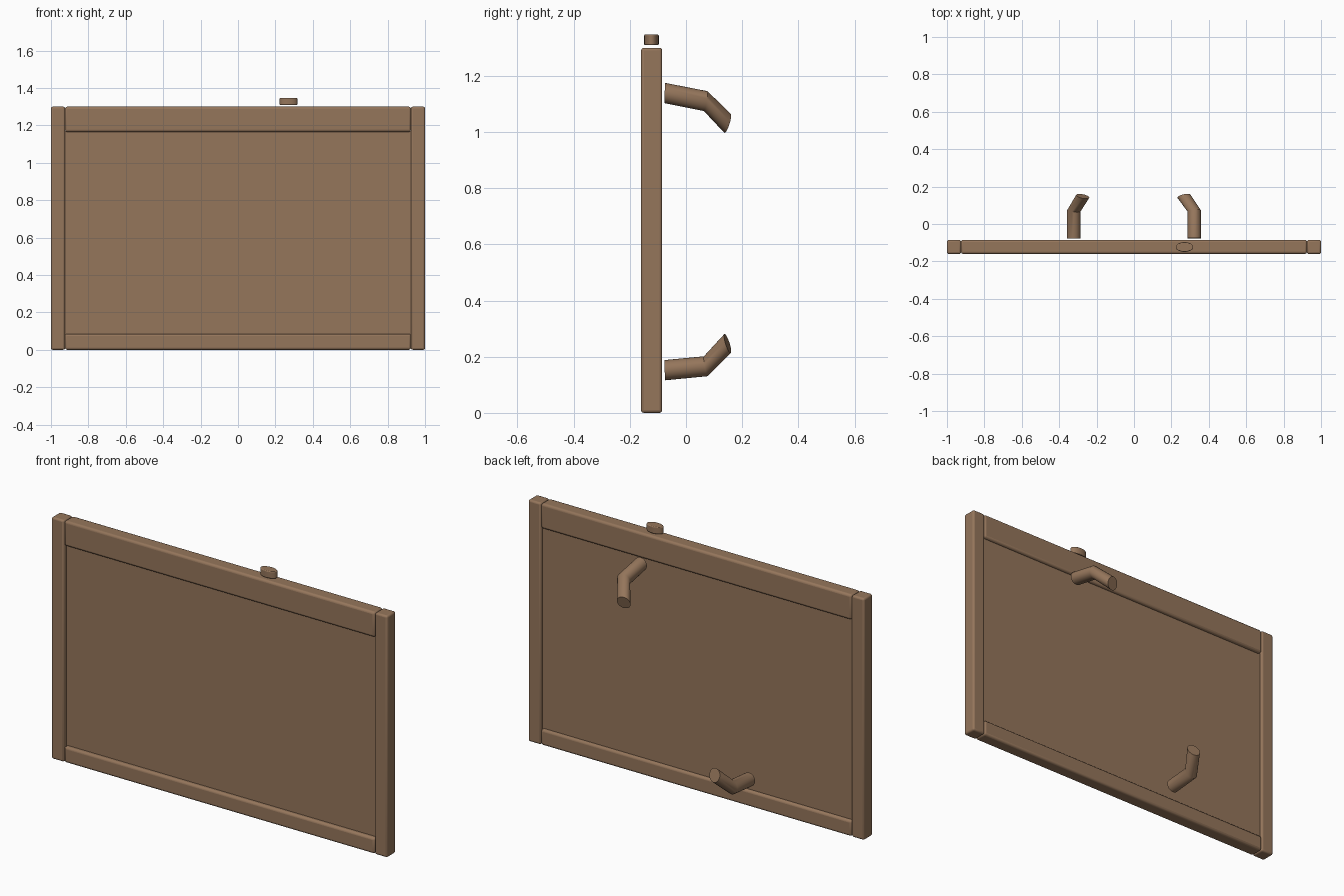
import bpy, bmesh, math
from mathutils import Vector

if "Cube" in bpy.data.objects:
    bpy.data.objects.remove(bpy.data.objects["Cube"])

brown = bpy.data.materials.new("brown wood")
brown.diffuse_color = (0.30, 0.18, 0.105, 1)
brown.use_nodes = True
brown.node_tree.nodes["Principled BSDF"].inputs["Base Color"].default_value = brown.diffuse_color


def finish(name, bm, bevel=0.0):
    bmesh.ops.recalc_face_normals(bm, faces=bm.faces)
    mesh = bpy.data.meshes.new(name)
    bm.to_mesh(mesh)
    bm.free()
    ob = bpy.data.objects.new(name, mesh)
    bpy.context.collection.objects.link(ob)
    mesh.materials.append(brown)
    if bevel:
        mod = ob.modifiers.new("rounded edges", 'BEVEL')
        mod.width = bevel
        mod.segments = 3
        mod.limit_method = 'ANGLE'
    bpy.ops.object.select_all(action='DESELECT')
    ob.select_set(True)
    bpy.context.view_layer.objects.active = ob
    bpy.ops.object.shade_smooth_by_angle(angle=math.radians(35))
    return ob


def box(name, lo, hi, bevel=0.0):
    bm = bmesh.new()
    bmesh.ops.create_cube(bm, size=1)
    for v in bm.verts:
        v.co = Vector([lo[i] + (v.co[i] + 0.5) * (hi[i] - lo[i]) for i in range(3)])
    return finish(name, bm, bevel)


def bent_rod(name, rings, radius, sides=24):
    # rings: (centre, ring normal), joined into a closed tube
    bm = bmesh.new()
    loops = []
    for centre, normal in rings:
        n = Vector(normal).normalized()
        u = Vector((1, 0, 0))
        u = (u - n * u.dot(n)).normalized()
        w = n.cross(u)
        loops.append([bm.verts.new(Vector(centre) + radius * (
            u * math.cos(2 * math.pi * k / sides) + w * math.sin(2 * math.pi * k / sides)))
            for k in range(sides)])
    for a, b in zip(loops, loops[1:]):
        for k in range(sides):
            j = (k + 1) % sides
            bm.faces.new((a[k], a[j], b[j], b[k]))
    bm.faces.new(loops[0])
    bm.faces.new(loops[-1])
    return finish(name, bm)


# Frame posts
F, B = -0.16, -0.085
for side, x0, x1 in (("left", -1.0, -0.925), ("right", 0.925, 1.0)):
    box(side + "_post", (x0, F, 0), (x1, B, 1.30), 0.01)

# Frame rails
box("top_rail", (-0.925, F, 1.165), (0.925, B, 1.30), 0.012)
box("bottom_rail", (-0.925, F, 0), (0.925, B, 0.085), 0.012)

# Inset panel
box("panel", (-0.925, -0.138, 0.08), (0.925, -0.102, 1.17))

# Oval button above the top rail
bm = bmesh.new()
bmesh.ops.create_cone(bm, cap_ends=True, segments=32, radius1=1, radius2=1, depth=1)
for v in bm.verts:
    v.co = Vector((0.27 + v.co.x * 0.047, -0.123 + v.co.y * 0.026, 1.328 + v.co.z * 0.038))
finish("button", bm, 0.004)

# Bent handles on the back
bent_rod("upper_handle", [((0.322, -0.076, 1.139), (0, 1, -0.04)),
                          ((0.322, 0.070, 1.110), (-0.1, 1, -0.18)),
                          ((0.267, 0.148, 1.031), (-0.2, 0.93, -0.3))], 0.036)
bent_rod("lower_handle", [((-0.322, -0.076, 0.152), (0, 1, 0.04)),
                          ((-0.322, 0.070, 0.166), (0.1, 1, 0.18)),
                          ((-0.274, 0.148, 0.247), (0.2, 0.93, 0.3))], 0.036)
